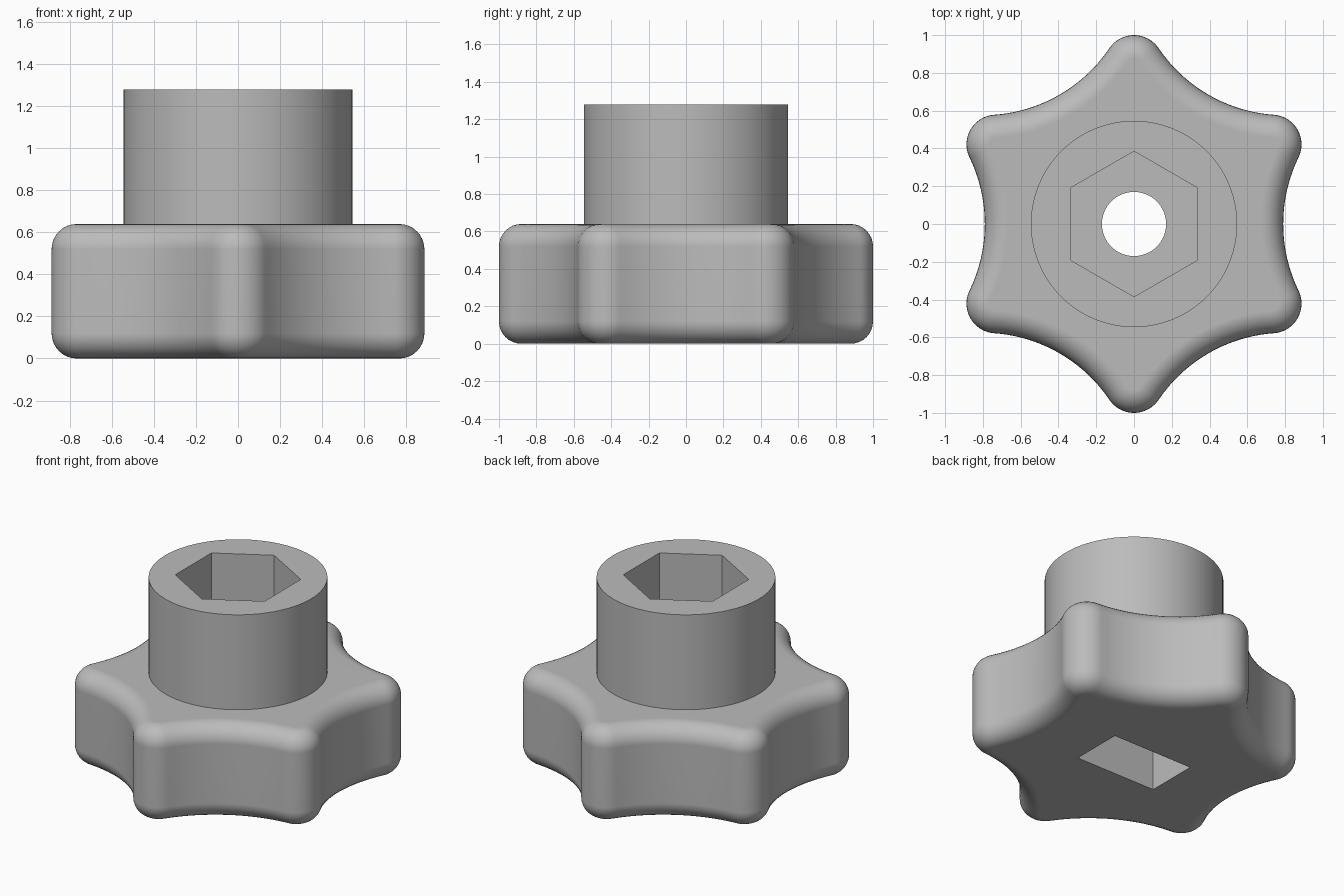
import bpy, bmesh
from math import sin, cos, pi, radians, atan2, hypot, sqrt

cube = bpy.data.objects.get("Cube")
if cube:
    bpy.data.objects.remove(cube, do_unlink=True)

LOBES = 6
GRIP_TOP, BOSS_TOP = 0.64, 1.28
BOSS_RADIUS = 0.546
HEX_DEPTH, SLOT_DEPTH = 0.6, 0.35
FILLET = 0.12

grey = bpy.data.materials.new("plain_grey")
grey.use_nodes = True
colour = (0.5, 0.5, 0.5, 1)
grey.diffuse_color = colour
grey.node_tree.nodes["Principled BSDF"].inputs["Base Color"].default_value = colour


def add_object(name, bm):
    bmesh.ops.recalc_face_normals(bm, faces=bm.faces)
    mesh = bpy.data.meshes.new(name)
    bm.to_mesh(mesh)
    bm.free()
    mesh.materials.append(grey)
    obj = bpy.data.objects.new(name, mesh)
    bpy.context.collection.objects.link(obj)
    return obj


def prism(name, outline, z0, z1):
    bm = bmesh.new()
    base = bm.faces.new([bm.verts.new((x, y, z0)) for x, y in outline])
    top = bmesh.ops.extrude_face_region(bm, geom=[base])["geom"]
    verts = [v for v in top if isinstance(v, bmesh.types.BMVert)]
    bmesh.ops.translate(bm, verts=verts, vec=(0, 0, z1 - z0))
    return add_object(name, bm)


def polygon(radius, sides, start=0.0):
    return [(radius * cos(start + 2 * pi * i / sides),
             radius * sin(start + 2 * pi * i / sides)) for i in range(sides)]


def lobed_outline(inset, tip=0.157, valley=0.79):
    """Convex tip arcs joined tangentially to concave scallops, moved in by inset."""
    t, half = 1 - tip, pi / LOBES
    scallop = ((tip**2 - valley**2 - t**2 + 2 * t * valley * cos(half))
               / (2 * valley - 2 * t * cos(half) - 2 * tip))
    centre = valley + scallop
    swing = atan2(t * sin(half), centre - t * cos(half))
    points = []
    for k in range(LOBES):
        a = half + 2 * half * k
        reach = half + swing
        for i in range(17):
            b = a - reach + 2 * reach * i / 16
            points.append((t * cos(a) + (tip - inset) * cos(b),
                           t * sin(a) + (tip - inset) * sin(b)))
        a += half
        for i in range(1, 20):
            b = a + pi + swing - 2 * swing * i / 20
            points.append((centre * cos(a) + (scallop + inset) * cos(b),
                           centre * sin(a) + (scallop + inset) * sin(b)))
    return points


# Lobed grip: stacked outlines with rounded upper and lower rims
steps = [radians(90 * i / 8) for i in range(9)]
levels = [(FILLET * (1 - sin(a)), FILLET * (1 - cos(a))) for a in steps]
levels += [(inset, GRIP_TOP - z) for inset, z in reversed(levels)]
bm = bmesh.new()
rings = [[bm.verts.new((x, y, z)) for x, y in lobed_outline(inset)]
         for inset, z in levels]
for low, high in zip(rings, rings[1:]):
    for i in range(len(low)):
        bm.faces.new((low[i - 1], low[i], high[i], high[i - 1]))
bm.faces.new(rings[0])
bm.faces.new(rings[-1])
knob = add_object("knob_body", bm)


def combine(tool, operation):
    tool.hide_render = True
    mod = knob.modifiers.new(tool.name, 'BOOLEAN')
    mod.operation, mod.solver, mod.object = operation, 'EXACT', tool
    bpy.context.view_layer.objects.active = knob
    bpy.ops.object.modifier_apply(modifier=mod.name)
    bpy.data.objects.remove(tool, do_unlink=True)


# Round boss on top of the grip
combine(prism("boss", polygon(BOSS_RADIUS, 96), GRIP_TOP - 0.1, BOSS_TOP), 'UNION')
# Hexagonal socket, rectangular slot beneath and the round bore joining them
combine(prism("hex_socket", polygon(0.385, 6, pi / 2),
              BOSS_TOP - HEX_DEPTH, BOSS_TOP + 0.1), 'DIFFERENCE')
slot = [(-0.3, -0.176), (0.3, -0.176), (0.3, 0.176), (-0.3, 0.176)]
combine(prism("bottom_slot", slot, -0.1, SLOT_DEPTH), 'DIFFERENCE')
combine(prism("bore", polygon(0.17, 64), SLOT_DEPTH - 0.1,
              BOSS_TOP - HEX_DEPTH + 0.1), 'DIFFERENCE')

# Smooth curves, crisp edges
bpy.ops.object.select_all(action='DESELECT')
knob.select_set(True)
bpy.context.view_layer.objects.active = knob
bpy.ops.object.shade_smooth_by_angle(angle=radians(30))
weighted = knob.modifiers.new("even_shading", 'WEIGHTED_NORMAL')
weighted.keep_sharp = True
